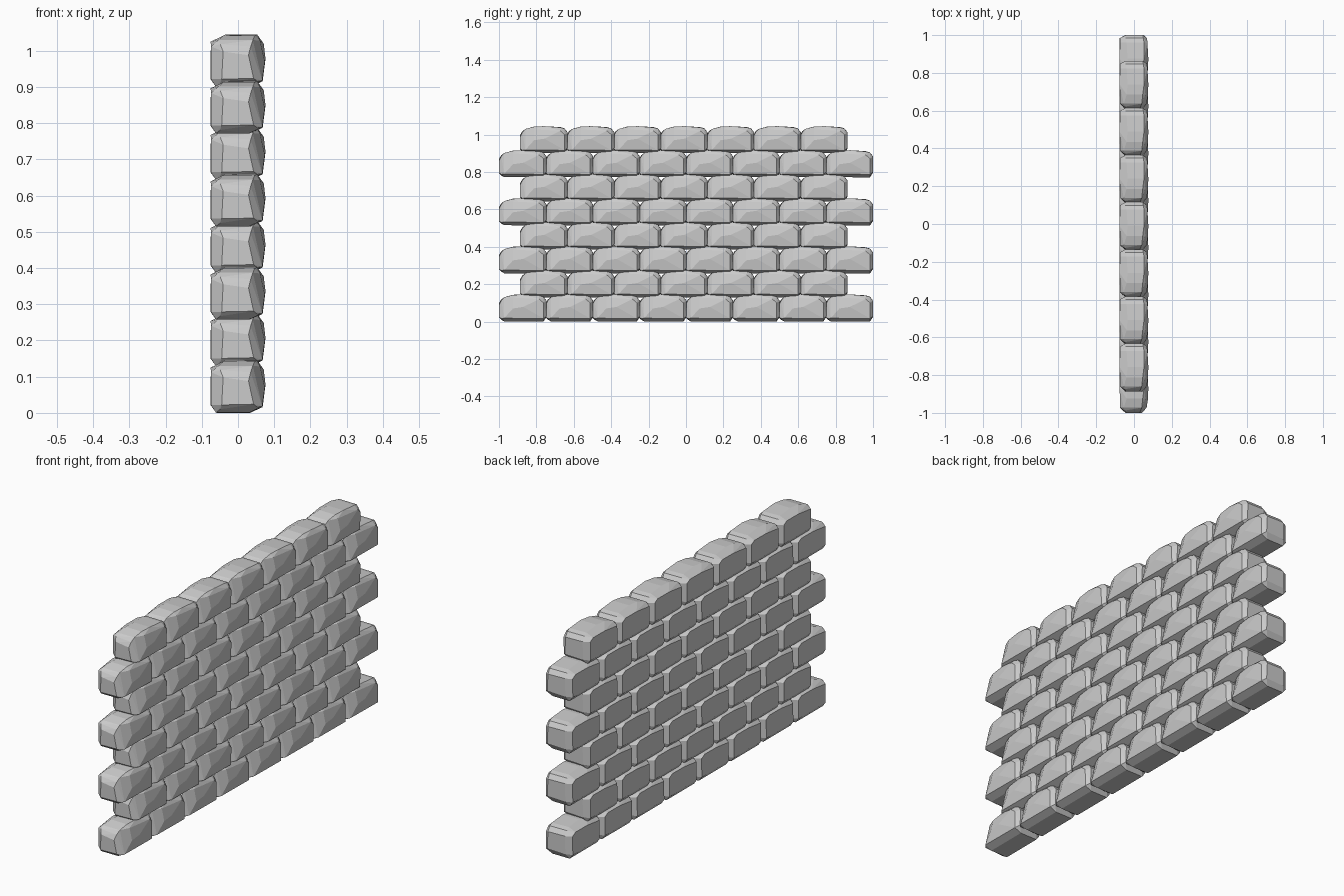
import bpy, bmesh, math

# Cross-sections of one chipped stone along y: (y, [(x, z), ...])
sections = [
    (0.000, [(-0.046, 0.022), (0.042, 0.024), (0.028, 0.088), (-0.042, 0.098)]),
    (0.012, [(-0.050, 0.010), (0.052, 0.016), (0.034, 0.112), (-0.050, 0.118)]),
    (0.028, [(-0.062, 0.001), (0.030, 0.001), (0.066, 0.018),
             (-0.076, 0.022), (-0.075, 0.112), (-0.055, 0.130), (0.040, 0.130)]),
    (0.075, [(0.073, 0.070), (0.060, 0.128), (-0.040, 0.143), (0.045, 0.142)]),
    (0.130, [(-0.077, 0.125), (-0.035, 0.145), (0.052, 0.145), (0.075, 0.078)]),
    (0.215, [(-0.076, 0.125), (-0.040, 0.140), (0.052, 0.138), (0.070, 0.120)]),
    (0.238, [(-0.060, 0.000), (0.032, 0.000), (0.067, 0.016), (-0.077, 0.022),
             (-0.076, 0.112), (0.068, 0.100), (-0.045, 0.133), (0.048, 0.132)]),
    (0.254, [(-0.048, 0.024), (0.050, 0.028), (0.046, 0.110), (-0.046, 0.112)]),
]

# Faceted stone as the hull of its sections
mesh = bpy.data.meshes.new("stone")
bm = bmesh.new()
for y, ring in sections:
    for x, z in ring:
        bm.verts.new((x, y, z))
hull = bmesh.ops.convex_hull(bm, input=bm.verts[:])
loose = [v for v in bm.verts if not v.link_faces]
bmesh.ops.delete(bm, geom=loose, context='VERTS')
bmesh.ops.dissolve_limit(bm, angle_limit=math.radians(4),
                         verts=bm.verts[:], edges=bm.edges[:])
bmesh.ops.recalc_face_normals(bm, faces=bm.faces[:])
bm.to_mesh(mesh)
bm.free()

# Staggered courses: eight stones, then seven
for row in range(8):
    count, start = (8, -1.0) if row % 2 == 0 else (7, -0.887)
    for i in range(count):
        stone = bpy.data.objects.new(f"stone_row{row + 1}_{i + 1}", mesh)
        stone.location = (0.001, start + i * 0.2494, row * 0.1285)
        bpy.context.collection.objects.link(stone)
